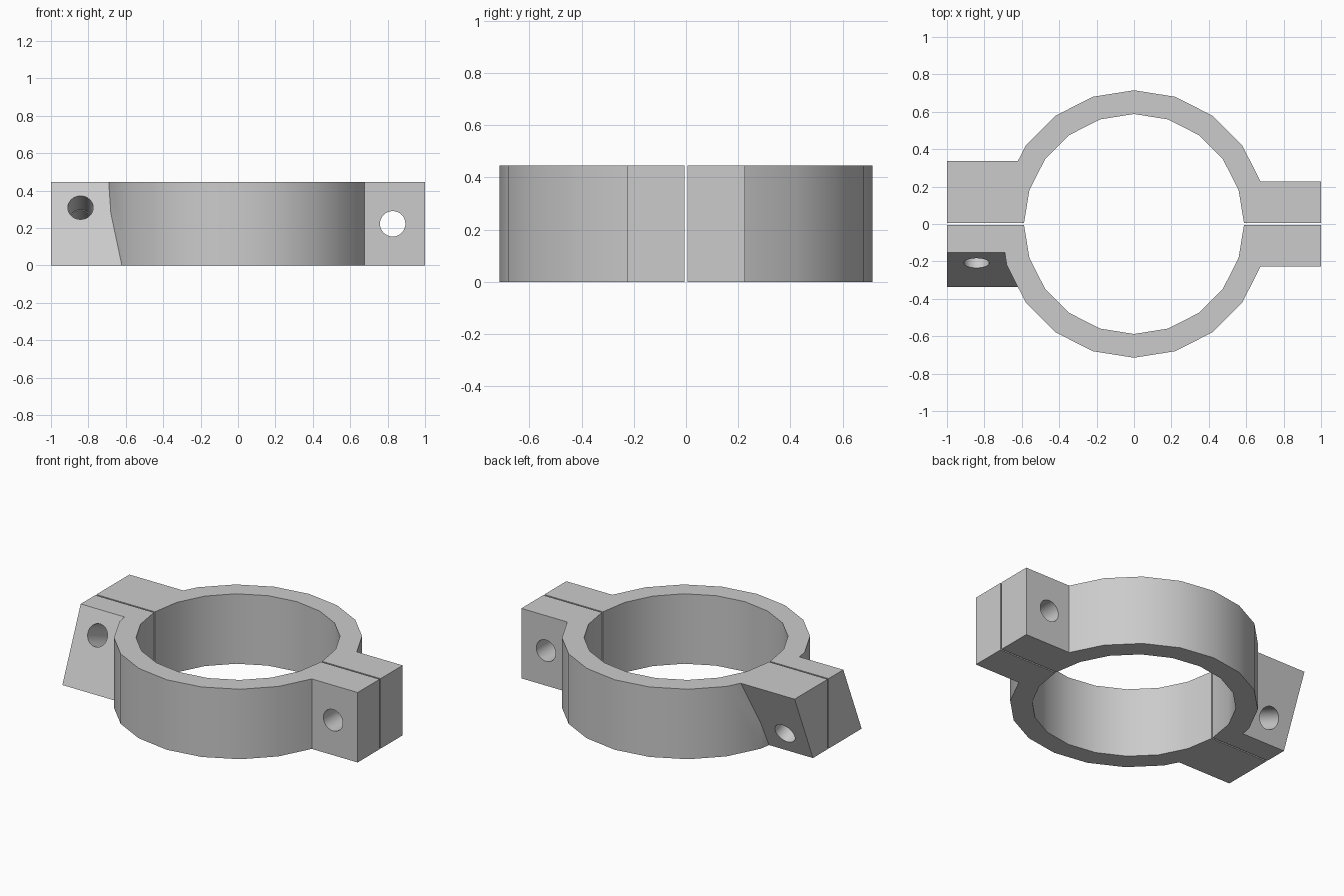
import bpy, bmesh
from math import sin, cos, tan, pi, radians
from mathutils import Vector, Matrix

cube = bpy.data.objects.get("Cube")
if cube:
    bpy.data.objects.remove(cube, do_unlink=True)

HEIGHT = 0.445
MID = HEIGHT / 2
OUTER, INNER = 0.715, 0.588
GAP = 0.005            # half of the split between the two clamp halves
LUG_HALF = 0.226       # lug thickness measured square to its bolt face
TILT = radians(22.5)   # lean of the lug on the -x side
HOLE_RADIUS = 0.068
SEGMENTS = 10          # facets in each half ring

grey = bpy.data.materials.new("grey metal")
grey.use_nodes = True
colour = (0.6, 0.6, 0.6, 1)
grey.diffuse_color = colour
grey.node_tree.nodes["Principled BSDF"].inputs["Base Color"].default_value = colour


def prism(name, profile, offset):
    """Extrude a closed profile along an offset."""
    bm = bmesh.new()
    face = bm.faces.new([bm.verts.new(p) for p in profile])
    ext = bmesh.ops.extrude_face_region(bm, geom=[face])
    moved = [v for v in ext["geom"] if isinstance(v, bmesh.types.BMVert)]
    bmesh.ops.translate(bm, verts=moved, vec=offset)
    bmesh.ops.recalc_face_normals(bm, faces=bm.faces)
    mesh = bpy.data.meshes.new(name)
    bm.to_mesh(mesh)
    bm.free()
    mesh.materials.append(grey)
    obj = bpy.data.objects.new(name, mesh)
    bpy.context.collection.objects.link(obj)
    return obj


def combine(target, tool, operation):
    """Apply a boolean and discard the tool."""
    mod = target.modifiers.new(operation, 'BOOLEAN')
    mod.operation, mod.object, mod.solver = operation, tool, 'EXACT'
    bpy.context.view_layer.objects.active = target
    bpy.ops.object.modifier_apply(modifier=mod.name)
    bpy.data.objects.remove(tool, do_unlink=True)


def half_ring(name, side):
    def arc(radius):
        angles = [pi * i / SEGMENTS for i in range(SEGMENTS + 1)]
        return [(radius * cos(a), side * max(GAP, radius * sin(a)), 0) for a in angles]
    return prism(name, arc(OUTER) + arc(INNER)[::-1], Vector((0, 0, HEIGHT)))


def lug(side, direction, tilt):
    """Block whose bolt face leans by the tilt while the split face stays upright."""
    def face_y(z):
        return side * LUG_HALF / cos(tilt) + (z - MID) * tan(tilt)
    x = direction * 0.6
    profile = [(x, side * GAP, 0), (x, face_y(0), 0),
               (x, face_y(HEIGHT), HEIGHT), (x, side * GAP, HEIGHT)]
    return prism("lug", profile, Vector((direction * 0.4, 0, 0)))


def bolt_cutter(x, tilt):
    turn = Matrix.Rotation(-tilt, 3, 'X')
    centre = Vector((x, 0, MID))
    circle = [centre + turn @ Vector((HOLE_RADIUS * cos(a), -0.6, HOLE_RADIUS * sin(a)))
              for a in (2 * pi * i / 32 for i in range(32))]
    return prism("bolt_cutter", circle, turn @ Vector((0, 1.2, 0)))


# Front and back clamp halves, each with an upright lug and a leaning lug
for name, side in (("front_clamp_half", -1), ("back_clamp_half", 1)):
    half = half_ring(name, side)
    for direction, hole_x, tilt in ((1, 0.827, 0), (-1, -0.842, TILT)):
        combine(half, lug(side, direction, tilt), 'UNION')
        combine(half, bolt_cutter(hole_x, tilt), 'DIFFERENCE')
    bpy.ops.object.select_all(action='DESELECT')
    half.select_set(True)
    bpy.context.view_layer.objects.active = half
    bpy.ops.object.shade_smooth_by_angle(angle=radians(20))
